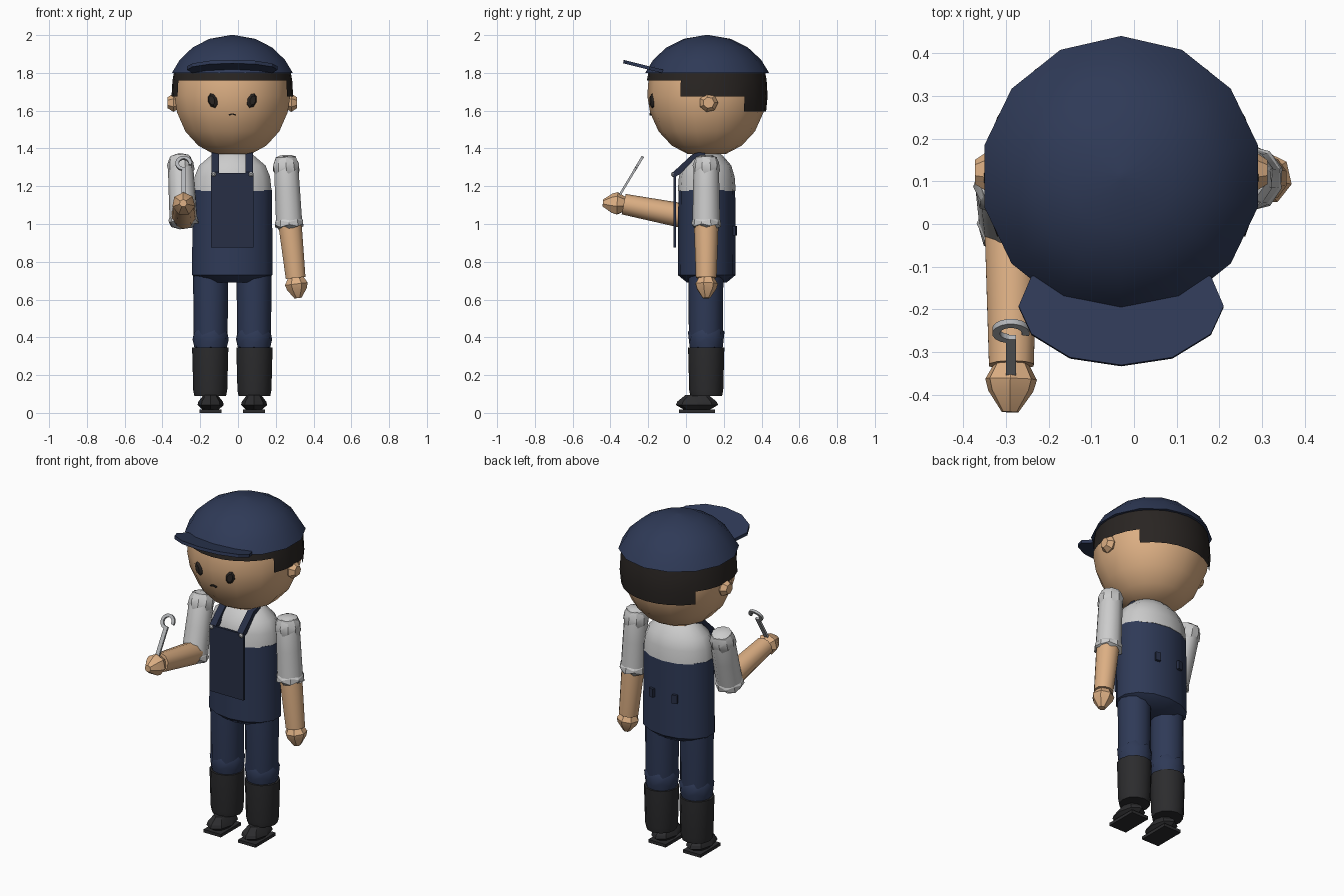
import bpy, bmesh
from math import sin, cos, pi, radians
from mathutils import Vector, Matrix

if "Cube" in bpy.data.objects:
    bpy.data.objects.remove(bpy.data.objects["Cube"])

CX, CY = -0.03, 0.11          # body axis


def material(name, r, g, b):
    m = bpy.data.materials.new(name)
    m.diffuse_color = (r, g, b, 1)
    m.use_nodes = True
    m.node_tree.nodes["Principled BSDF"].inputs["Base Color"].default_value = m.diffuse_color
    return m


SKIN = material("skin", 0.72, 0.43, 0.23)
NAVY = material("navy", 0.028, 0.042, 0.095)
DARK_NAVY = material("dark_navy", 0.020, 0.028, 0.060)
WHITE = material("shirt_white", 0.58, 0.58, 0.58)
HAIR = material("hair_dark", 0.022, 0.018, 0.016)
BLACK = material("boot_black", 0.025, 0.025, 0.027)
STEEL = material("steel", 0.45, 0.46, 0.48)


def finish(name, bm, mat, angle=40):
    bmesh.ops.recalc_face_normals(bm, faces=bm.faces[:])
    me = bpy.data.meshes.new(name)
    bm.to_mesh(me)
    bm.free()
    ob = bpy.data.objects.new(name, me)
    bpy.context.collection.objects.link(ob)
    me.materials.append(mat)
    if angle:
        bpy.ops.object.select_all(action='DESELECT')
        ob.select_set(True)
        bpy.context.view_layer.objects.active = ob
        bpy.ops.object.shade_smooth_by_angle(angle=radians(angle))
    return ob


def lathe(name, profile, origin, mat, axis=(0, 0, 1), segs=12, sx=1, sy=1, angle=40, wave=0):
    """Rings of (radius, distance along axis), capped at both ends."""
    bm = bmesh.new()
    rot = Vector((0, 0, 1)).rotation_difference(Vector(axis)).to_matrix()
    rings = []
    for k, (r, t) in enumerate(profile):
        ring = []
        for i in range(segs):
            a = pi / 2 + 2 * pi * i / segs
            w = wave * (-1) ** (i + k)
            p = Vector(((r + w * 0.3) * sx * cos(a), (r + w * 0.3) * sy * sin(a), t + w))
            ring.append(bm.verts.new(Vector(origin) + rot @ p))
        rings.append(ring)
    for a, b in zip(rings, rings[1:]):
        for i in range(segs):
            j = (i + 1) % segs
            bm.faces.new((a[i], a[j], b[j], b[i]))
    bm.faces.new(rings[0])
    bm.faces.new(rings[-1])
    return finish(name, bm, mat, angle)


def limb(name, p0, p1, profile, mat, segs=10, **kw):
    """Lathe along a bone; profile distances run 0..1 from p0 to p1."""
    d = Vector(p1) - Vector(p0)
    return lathe(name, [(r, t * d.length) for r, t in profile], p0, mat, d.normalized(), segs, **kw)


def box(name, loc, size, mat, rot=Matrix()):
    bm = bmesh.new()
    m = Matrix.Translation(loc) @ rot @ Matrix.Diagonal((*size, 1))
    bmesh.ops.create_cube(bm, size=1, matrix=m)
    return finish(name, bm, mat, 0)


def prism(name, pts, offset, mat):
    bm = bmesh.new()
    f = bm.faces.new([bm.verts.new(p) for p in pts])
    r = bmesh.ops.extrude_face_region(bm, geom=[f])
    for v in r["geom"]:
        if isinstance(v, bmesh.types.BMVert):
            v.co += Vector(offset)
    if f.is_valid and not any(len(e.link_faces) == 2 for e in f.edges):
        bm.faces.new(f.verts)
    return finish(name, bm, mat, 0)


# head, cap and visor
HEAD = [(0.10, 1.37), (0.185, 1.415), (0.255, 1.49), (0.30, 1.59), (0.315, 1.68), (0.308, 1.77), (0.29, 1.84)]
lathe("head", HEAD, (CX, CY, 0), SKIN, segs=14)
lathe("cap", [(0.30, 1.80), (0.328, 1.80), (0.285, 1.87), (0.215, 1.935), (0.125, 1.98), (0.01, 2.0)],
      (CX, CY + 0.002, 0), NAVY, segs=14)
half = [(0.0, -0.333), (0.12, -0.315), (0.21, -0.26), (0.24, -0.195), (0.21, -0.125)]
outline = half + [(-x, y) for x, y in reversed(half[1:])]
prism("cap_visor", [(CX + x, y, 1.80 - (y + 0.13) * 0.25) for x, y in outline], (0, 0.003, 0.018), NAVY)

# stepped hair shell under the cap
bm = bmesh.new()
N = 28
for lo, hi, ymin, r0, r1 in ((1.76, 1.82, -9, 0.317, 0.306), (1.675, 1.76, -0.03, 0.322, 0.317),
                             (1.595, 1.675, 0.33, 0.314, 0.322)):
    for i in range(N):
        a, b = 2 * pi * i / N + pi / 2, 2 * pi * (i + 1) / N + pi / 2
        if CY + 0.315 * sin((a + b) / 2) > ymin:
            bm.faces.new([bm.verts.new((CX + r * cos(t), CY + r * sin(t), z))
                          for r, t, z in ((r0, a, lo), (r0, b, lo), (r1, b, hi), (r1, a, hi))])
bmesh.ops.remove_doubles(bm, verts=bm.verts[:], dist=0.001)
finish("hair", bm, HAIR)

# ears and eyes
for side, s in (("right", -1), ("left", 1)):
    lathe(side + "_ear", [(0.03, -0.03), (0.05, 0.0), (0.03, 0.03)], (CX + s * 0.312, 0.12, 1.642), SKIN,
          axis=(s, 0, 0), segs=7)
    lathe(side + "_eye", [(0.026, -0.03), (0.026, 0.0), (0.016, 0.012)], (CX + s * 0.105, -0.178, 1.655), HAIR,
          axis=(s * 0.3, -0.95, 0), segs=8, sy=1.6)
for s in (-1, 1):
    box("mouth", (CX + s * 0.009, -0.188, 1.58), (0.02, 0.012, 0.007), HAIR, Matrix.Rotation(s * 0.35, 4, 'Y'))

# torso: overalls and shirt
lathe("overalls_body", [(0.15, 0.69), (0.219, 0.73), (0.217, 0.95), (0.215, 1.18)], (CX, CY, 0), NAVY, segs=14, sy=0.7)
lathe("shirt", [(0.213, 1.175), (0.205, 1.25), (0.18, 1.31), (0.12, 1.36), (0.08, 1.385)], (CX, CY, 0), WHITE,
      segs=14, sy=0.72)
lathe("shirt_collar", [(0.085, 1.35), (0.088, 1.385), (0.06, 1.385)], (CX, CY, 0), WHITE, segs=12, sy=0.85)
box("bib", (CX, -0.059, 1.073), (0.225, 0.014, 0.395), DARK_NAVY)

# straps, buttons and back tabs
for s in (-1, 1):
    path = [(-0.065, 1.245), (-0.068, 1.275), (0.035, 1.37), (0.10, 1.388), (0.10, 1.36), (0.045, 1.345), (-0.03, 1.265)]
    prism("strap", [(CX + s * 0.09 - 0.02, y, z) for y, z in path], (0.04, 0, 0), DARK_NAVY)
    lathe("strap_button", [(0.013, 0), (0.013, 0.008), (0.006, 0.015)], (CX + s * 0.099, -0.064, 1.263), STEEL,
          axis=(0, -1, 0), segs=8)
    box("back_tab", (CX + s * 0.075, 0.253, 0.965), (0.03, 0.025, 0.05), DARK_NAVY, Matrix.Rotation(-s * 0.25, 4, 'Z'))

# legs, rolled trouser cuffs, boots and feet
for side, s in (("right", -1), ("left", 1)):
    x = CX + s * 0.115
    lathe(side + "_trouser_leg", [(0.085, 0.36), (0.09, 0.42), (0.093, 0.75)], (x, CY - 0.005, 0), NAVY)
    lathe(side + "_trouser_cuff", [(0.085, 0.34), (0.093, 0.38), (0.094, 0.42), (0.084, 0.44)],
          (x, CY - 0.003, 0), NAVY, wave=0.009, angle=30)
    lathe(side + "_boot_shaft", [(0.084, 0.09), (0.09, 0.12), (0.096, 0.345)], (x + s * 0.002, CY - 0.003, 0), BLACK)
    lathe(side + "_foot", [(0.06, 0.012), (0.112, 0.042), (0.104, 0.06), (0.06, 0.095)],
          (x, 0.058, 0), BLACK, segs=8, sx=0.62, angle=25)
    box(side + "_sole", (x, 0.058, 0.009), (0.115, 0.19, 0.018), BLACK)

# arms: sleeve, rolled cuff, forearm and hand
arms = (("right", (-0.307, 0.105, 1.365), (-0.288, -0.005, 0.995), (-0.287, 0.03, 1.035), (-0.287, -0.33, 1.105),
         (-0.29, -0.44, 1.11)),
        ("left", (0.252, 0.107, 1.365), (0.272, 0.107, 0.98), (0.270, 0.107, 1.05), (0.305, 0.107, 0.715),
         (0.318, 0.107, 0.608)))
for side, shoulder, elbow, fore, wrist, tip in arms:
    limb(side + "_sleeve", shoulder, elbow,
         [(0.03, 0), (0.056, 0.03), (0.067, 0.15), (0.07, 0.5), (0.073, 0.95), (0.06, 0.97)], WHITE)
    limb(side + "_shoulder_fold", shoulder, elbow, [(0.056, 0.04), (0.07, 0.12), (0.071, 0.2), (0.064, 0.25)],
         WHITE, wave=0.008, angle=25)
    limb(side + "_sleeve_cuff", shoulder, elbow, [(0.066, 0.86), (0.077, 0.91), (0.078, 0.97), (0.06, 1.0)],
         WHITE, wave=0.006, angle=25)
    limb(side + "_forearm", fore, wrist, [(0.062, 0), (0.065, 0.15), (0.055, 1)], SKIN)
    limb(side + "_hand", wrist, tip, [(0.04, -0.05), (0.062, 0.3), (0.054, 0.55), (0.02, 1)], SKIN, segs=7, angle=25)

# wrench: flat handle and open curved jaw
tilt = Matrix.Rotation(radians(-31), 4, 'X')
grip = Vector((-0.288, -0.365, 1.13))
box("wrench_handle", grip + tilt @ Vector((0, 0, 0.095)), (0.024, 0.012, 0.20), STEEL, tilt)
M = 12
jaw = []
for r in (0.044, 0.026):
    arc = [radians(-100 - 275 * i / M) for i in range(M + 1)]
    ring = [grip + tilt @ Vector((r * cos(a), -0.007, 0.222 + r * sin(a))) for a in arc]
    jaw.append(ring)
bm = bmesh.new()
back = tilt @ Vector((0, 0.014, 0))
cuts = [[bm.verts.new(p) for p in (o, i, i + back, o + back)] for o, i in zip(*jaw)]
for a, b in zip(cuts, cuts[1:]):
    for k in range(4):
        bm.faces.new((a[k], a[(k + 1) % 4], b[(k + 1) % 4], b[k]))
bm.faces.new(cuts[0])
bm.faces.new(cuts[-1])
finish("wrench_jaw", bm, STEEL, 30)
